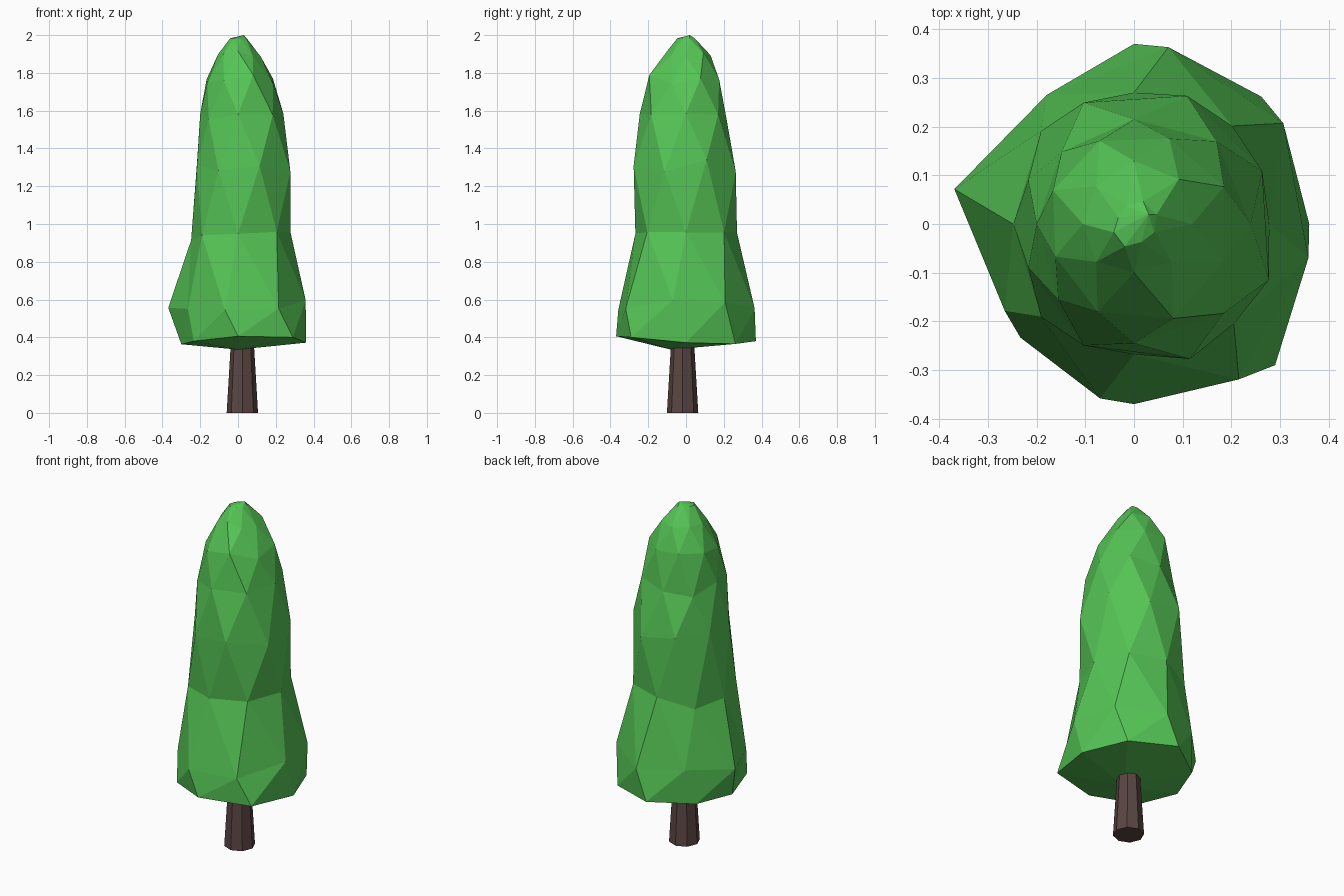
import bpy, bmesh, math, random

if "Cube" in bpy.data.objects:
    bpy.data.objects.remove(bpy.data.objects["Cube"])

random.seed(4)


def material(name, rgb):
    m = bpy.data.materials.new(name)
    m.diffuse_color = (*rgb, 1)
    m.use_nodes = True
    m.node_tree.nodes["Principled BSDF"].inputs["Base Color"].default_value = m.diffuse_color
    return m


def finish(name, bm, mat):
    bmesh.ops.recalc_face_normals(bm, faces=bm.faces)
    me = bpy.data.meshes.new(name)
    bm.to_mesh(me)
    bm.free()
    me.materials.append(mat)
    ob = bpy.data.objects.new(name, me)
    bpy.context.collection.objects.link(ob)
    return ob


# Foliage: eight-sided rings, each (height, height jitter, start angle, radii)
rings = [
    (0.385, 0.025, 0, (.36, .37, .37, .31, .30, .33, .37, .41)),
    (0.57, 0.03, 34, (.37, .37, .32, .376, .32, .365, .385, .365)),
    (0.93, 0.04, 0, (.278, .285, .27, .27, .248, .27, .268, .29)),
    (1.31, 0.04, 22.5, (.285, .285, .27, .235, .235, .27, .30, .30)),
    (1.55, 0.04, 0, (.24, .24, .215, .21, .20, .22, .245, .26)),
    (1.77, 0.03, 22.5, (.20, .19, .185, .18, .175, .195, .21, .20)),
    (1.90, 0.015, 0, (.12, .13, .13, .11, .105, .11, .10, .11)),
    (1.983, 0, 22.5, (.05, .05, .04, .035, .045, .05, .04, .045)),
]
bm = bmesh.new()
loops = []
for z, jitter, start, radii in rings:
    loop = []
    for i, r in enumerate(radii):
        a = math.radians(start + 45 * i)
        dz = random.uniform(-jitter, jitter)
        loop.append(bm.verts.new((r * math.cos(a), r * math.sin(a), z + dz)))
    loops.append(loop)

# Triangulated bands, following the half-step twist between rings
for k in range(len(loops) - 1):
    lo, hi = loops[k], loops[k + 1]
    for i in range(8):
        j = (i + 1) % 8
        if rings[k + 1][2] > rings[k][2]:
            bm.faces.new((lo[i], lo[j], hi[i]))
            bm.faces.new((lo[j], hi[j], hi[i]))
        else:
            bm.faces.new((lo[i], hi[j], hi[i]))
            bm.faces.new((lo[i], lo[j], hi[j]))

# Shallow underside and crown tip
for loop, tip in ((loops[0], (0, -0.08, 0.335)), (loops[-1], (0.03, 0.02, 2.0))):
    v = bm.verts.new(tip)
    for i in range(8):
        bm.faces.new((loop[i], loop[(i + 1) % 8], v))
finish("foliage", bm, material("leaf_green", (0.09, 0.55, 0.09)))

# Trunk: tapered eight-sided post
bm = bmesh.new()
bmesh.ops.create_cone(bm, cap_ends=True, segments=8, radius1=0.083,
                      radius2=0.058, depth=0.42)
trunk = finish("trunk", bm, material("bark_brown", (0.1, 0.06, 0.056)))
trunk.location = (0.023, -0.018, 0.21)
